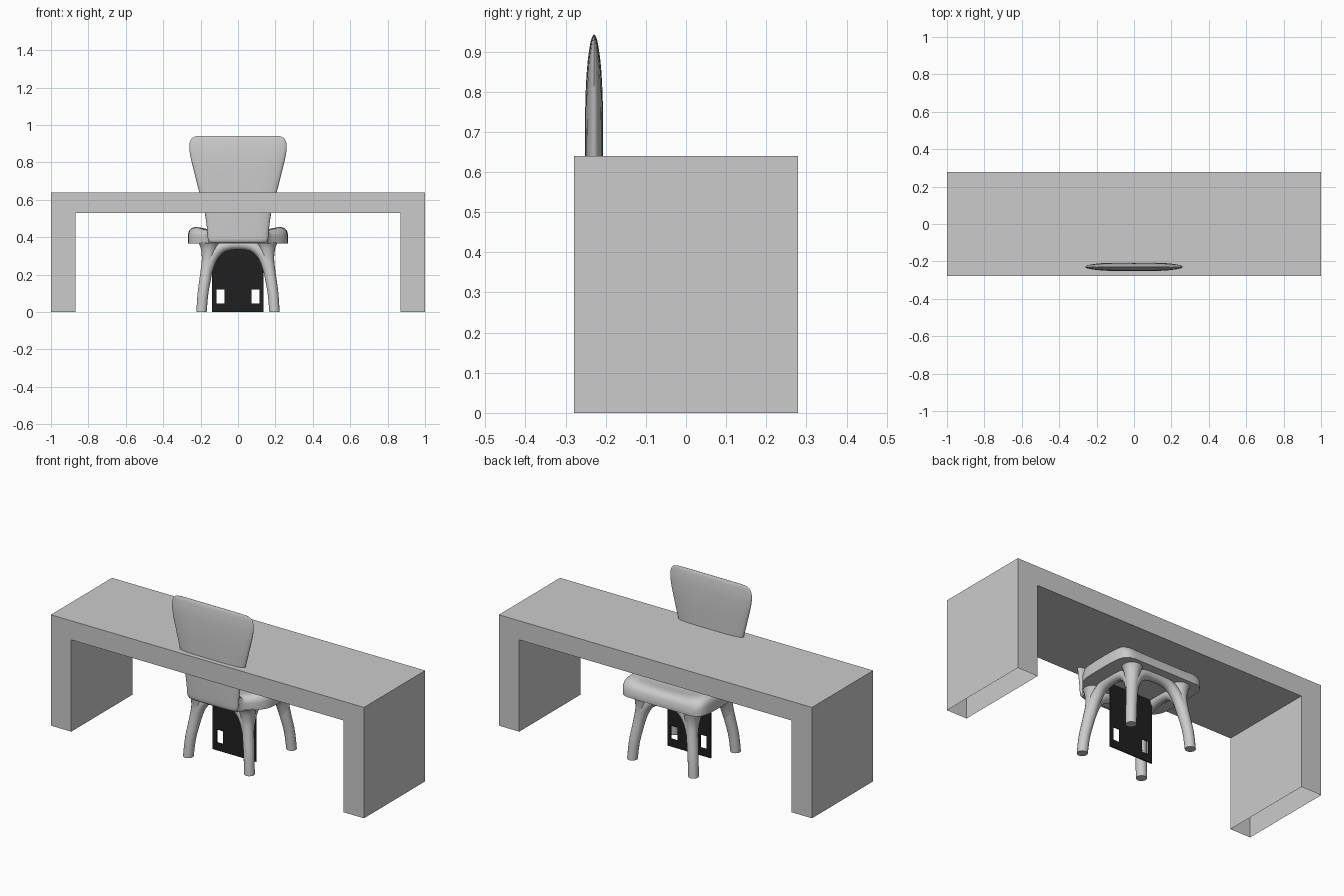
import bpy, bmesh, math
from mathutils import Vector

if "Cube" in bpy.data.objects:
    bpy.data.objects.remove(bpy.data.objects["Cube"])


def material(name, value):
    m = bpy.data.materials.new(name)
    m.diffuse_color = (value, value, value, 1)
    m.use_nodes = True
    m.node_tree.nodes["Principled BSDF"].inputs["Base Color"].default_value = m.diffuse_color
    return m


grey = material("light_grey", 0.6)
black = material("black", 0.014)


def finish(name, bm, mat, smooth=True, recalc=True):
    if recalc:
        bmesh.ops.recalc_face_normals(bm, faces=bm.faces)
    me = bpy.data.meshes.new(name)
    bm.to_mesh(me)
    bm.free()
    ob = bpy.data.objects.new(name, me)
    bpy.context.collection.objects.link(ob)
    me.materials.append(mat)
    if smooth:
        bpy.ops.object.select_all(action='DESELECT')
        ob.select_set(True)
        bpy.context.view_layer.objects.active = ob
        bpy.ops.object.shade_smooth_by_angle(angle=math.radians(45))
    return ob


def smooth_rows(rows, n=4):
    """Catmull-Rom interpolation through rows of numbers."""
    out = []
    for i in range(len(rows) - 1):
        p0, p1 = rows[max(i - 1, 0)], rows[i]
        p2, p3 = rows[i + 1], rows[min(i + 2, len(rows) - 1)]
        for k in range(n):
            t = k / n
            out.append([0.5 * (2 * b + (c - a) * t + (2 * a - 5 * b + 4 * c - d) * t * t
                               + (3 * b - a - 3 * c + d) * t ** 3)
                        for a, b, c, d in zip(p0, p1, p2, p3)])
    return out + [list(rows[-1])]


def loft(bm, rings):
    loops = [[bm.verts.new(p) for p in ring] for ring in rings]
    for a, b in zip(loops, loops[1:]):
        for i in range(len(a)):
            j = (i + 1) % len(a)
            bm.faces.new((a[i], a[j], b[j], b[i]))
    bm.faces.new(loops[0][::-1])
    bm.faces.new(loops[-1])


def tube(name, rows, sides=16):
    """Round tube through (x, y, z, radius) rows."""
    rows = smooth_rows(rows)
    pts = [Vector(r[:3]) for r in rows]
    rings = []
    for i, p in enumerate(pts):
        d = (pts[min(i + 1, len(pts) - 1)] - pts[max(i - 1, 0)]).normalized()
        if i in (0, len(pts) - 1) and p.z < 0.01:
            d = Vector((0, 0, 1 if i == 0 else -1))    # feet cut flat on the floor
        u = d.cross(Vector((0.6, 0.8, 0.0) if abs(d.z) > 0.9 else (0, 0, 1))).normalized()
        v = d.cross(u)
        if rings:                                      # keep rings untwisted
            u = (last - d * last.dot(d)).normalized()
            v = d.cross(u)
        last = u
        rings.append([p + rows[i][3] * (math.cos(a) * u + math.sin(a) * v)
                      for a in (2 * math.pi * k / sides for k in range(sides))])
    bm = bmesh.new()
    loft(bm, rings)
    return finish(name, bm, grey)


# Desk: one bridge-shaped profile, open under the two side slabs
X, I, H, U, D = 1.0, 0.87, 0.64, 0.53, 0.279
profile = [(-X, 0), (-X, H), (X, H), (X, 0), (I, 0), (I, U), (-I, U), (-I, 0)]
bm = bmesh.new()
face = bm.faces.new([bm.verts.new((x, -D, z)) for x, z in profile])
ext = bmesh.ops.extrude_face_region(bm, geom=[face], use_keep_orig=True)
bmesh.ops.translate(bm, vec=(0, 2 * D, 0),
                    verts=[g for g in ext["geom"] if isinstance(g, bmesh.types.BMVert)])
bmesh.ops.recalc_face_normals(bm, faces=bm.faces)
bmesh.ops.delete(bm, geom=[f for f in bm.faces if f.calc_center_median().z < 0.001],
                 context='FACES_ONLY')
finish("desk", bm, grey, smooth=False, recalc=False)

# Backrest: rounded slab widening upward (z, half width, half thickness)
back = [(0.37, 0.145, 0.012), (0.385, 0.16, 0.021), (0.44, 0.165, 0.023),
        (0.53, 0.178, 0.023), (0.64, 0.207, 0.0228), (0.75, 0.235, 0.0222),
        (0.82, 0.252, 0.02), (0.87, 0.26, 0.0165), (0.905, 0.258, 0.012),
        (0.927, 0.248, 0.008), (0.938, 0.23, 0.004), (0.942, 0.2, 0.001)]
rings = []
for z, w, t in smooth_rows(back):
    ring = []
    for k in range(32):
        c, s = math.cos(2 * math.pi * k / 32), math.sin(2 * math.pi * k / 32)
        x = math.copysign(abs(c) ** 0.5, c) * w
        y = math.copysign(abs(s) ** 0.8, s) * t
        ring.append((x, -0.229 + y, z))
    rings.append(ring)
bm = bmesh.new()
loft(bm, rings)
finish("backrest", bm, grey)

# Seat: cross-sections along y (y, half width, rim height, middle height)
seat = [(-0.225, 0.155, 0.50, 0.52), (-0.205, 0.16, 0.47, 0.48), (-0.18, 0.18, 0.435, 0.445),
        (-0.13, 0.232, 0.442, 0.428), (-0.08, 0.26, 0.452, 0.425), (0.0, 0.267, 0.455, 0.425),
        (0.12, 0.267, 0.455, 0.43), (0.18, 0.263, 0.452, 0.438), (0.215, 0.252, 0.44, 0.435),
        (0.236, 0.232, 0.418, 0.418), (0.245, 0.205, 0.39, 0.39), (0.246, 0.195, 0.37, 0.37)]
B = 0.365
rings = []
for y, w, rim, mid in smooth_rows(seat):
    h = rim - B
    half = [(w, B), (w, B + 0.55 * h), (w - 0.006, B + 0.77 * h), (w - 0.02, B + 0.93 * h),
            (w - 0.045, rim), (w - 0.07, rim * 0.8 + mid * 0.2),
            (w - 0.1, rim * 0.4 + mid * 0.6), (w * 0.3, mid)]
    right = [(x, y, z) for x, z in half]
    rings.append(right + [(-x, y, z) for x, _, z in reversed(right)])
bm = bmesh.new()
loft(bm, rings)
finish("seat", bm, grey)

# Legs: four tapered posts, and arches joining neighbours under the seat
CX, CY = 0.195, 0.192        # foot distance from the chair centre
Y0 = 0.018                   # chair centre in y
for sx in (-1, 1):
    for sy in (-1, 1):
        tube("leg", [(sx * a * CX, Y0 + sy * a * CY, z, r) for a, z, r in
                     ((1.0, 0, 0.028), (0.96, 0.1, 0.029), (0.88, 0.2, 0.031),
                      (0.82, 0.28, 0.034), (0.8, 0.34, 0.044), (0.8, 0.372, 0.056))])

half_arch = [(0.92, 0.9, 0.14, 0.024), (0.86, 0.86, 0.21, 0.029),
             (0.71, 0.82, 0.295, 0.031), (0.43, 0.8, 0.348, 0.029)]
arch = ([(-a, b, z, r) for a, b, z, r in half_arch] + [(0, 0.8, 0.362, 0.028)]
        + half_arch[::-1])
for s in (-1, 1):
    tube("cross_arch", [(a * CX, Y0 + s * b * CY, z, r) for a, b, z, r in arch])
    tube("side_arch", [(s * b * CX, Y0 + a * CY, z, r) for a, b, z, r in arch])

# Black panel under the seat with two cut windows: grid of cells minus the holes
xs = [-0.14, -0.115, -0.073, 0.073, 0.115, 0.137]
zs = [0, 0.045, 0.12, 0.366]
bm = bmesh.new()
grid = [[bm.verts.new((x, -0.031, z)) for x in xs] for z in zs]
for r in range(3):
    for c in range(5):
        if not (r == 1 and c in (1, 3)):
            bm.faces.new((grid[r][c], grid[r][c + 1], grid[r + 1][c + 1], grid[r + 1][c]))
ext = bmesh.ops.extrude_face_region(bm, geom=bm.faces[:], use_keep_orig=True)
bmesh.ops.translate(bm, vec=(0, 0.006, 0),
                    verts=[g for g in ext["geom"] if isinstance(g, bmesh.types.BMVert)])
finish("black_panel", bm, black, smooth=False)
